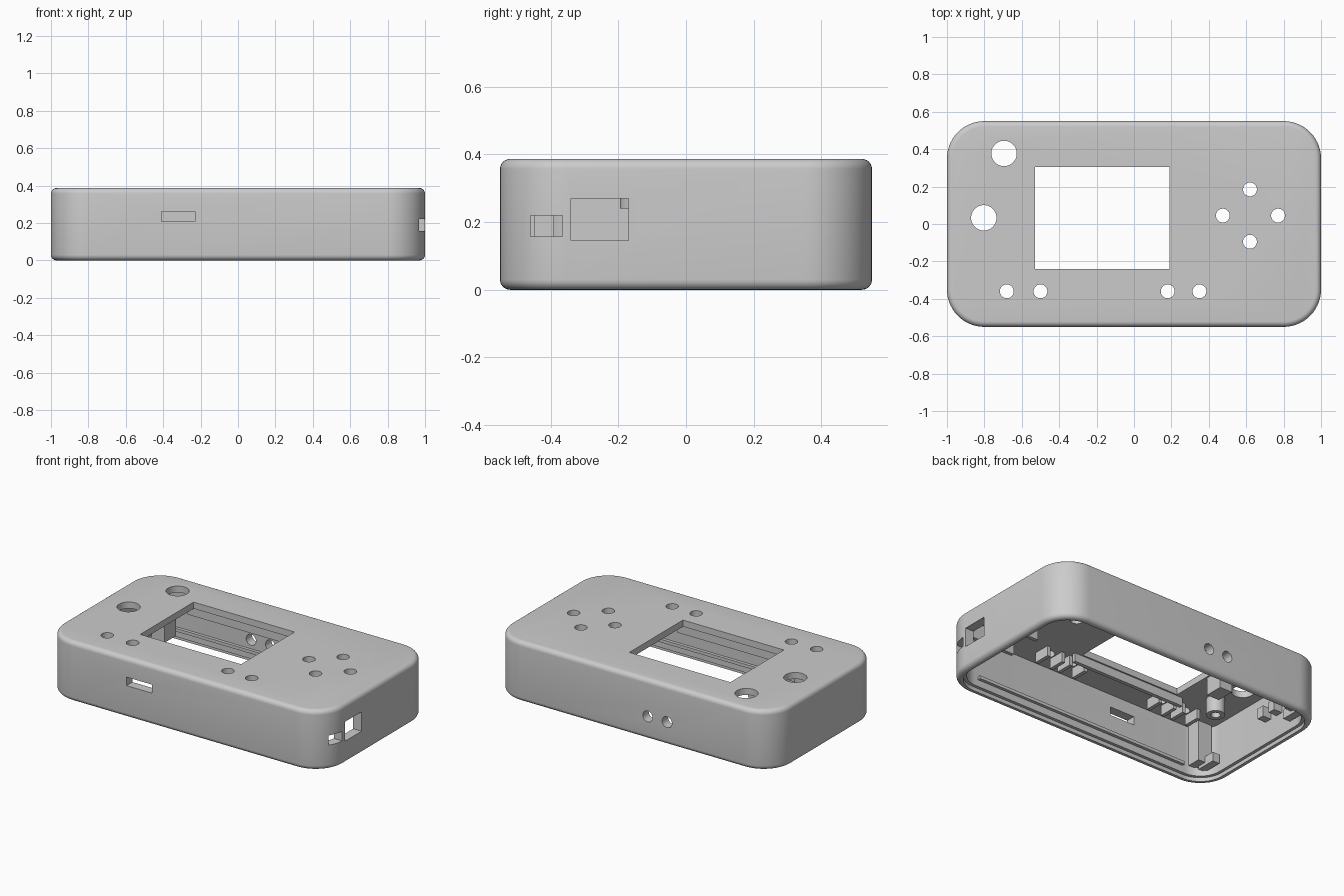
import bpy, bmesh, math
from mathutils import Vector

cube = bpy.data.objects.get("Cube")
if cube:
    bpy.data.objects.remove(cube, do_unlink=True)

HX, HY, TOP, CEIL = 1.0, 0.55, 0.387, 0.345
RADIUS, BEVEL, WALL = 0.2, 0.03, 0.06

grey = bpy.data.materials.new("plastic_grey")
grey.use_nodes = True
grey.diffuse_color = (0.6, 0.6, 0.6, 1)
grey.node_tree.nodes["Principled BSDF"].inputs["Base Color"].default_value = (0.6, 0.6, 0.6, 1)


def finish(bm, name):
    bmesh.ops.recalc_face_normals(bm, faces=bm.faces)
    mesh = bpy.data.meshes.new(name)
    bm.to_mesh(mesh)
    bm.free()
    mesh.materials.append(grey)
    obj = bpy.data.objects.new(name, mesh)
    bpy.context.collection.objects.link(obj)
    return obj


def box(name, x, y, z):
    """Box from (low, high) ranges."""
    bm = bmesh.new()
    bmesh.ops.create_cube(bm, size=1)
    for v in bm.verts:
        v.co = Vector([lo + (c + 0.5) * (hi - lo) for c, (lo, hi) in zip(v.co, (x, y, z))])
    return finish(bm, name)


def cylinder(name, centre, radius, depth, along_y=False):
    bm = bmesh.new()
    bmesh.ops.create_cone(bm, cap_ends=True, segments=40, radius1=radius, radius2=radius, depth=depth)
    obj = finish(bm, name)
    if along_y:
        obj.rotation_euler.x = math.pi / 2
    obj.location = centre
    return obj


def rounded_loop(bm, inset, z, steps=14):
    """Rounded rectangle of vertices, inset from the outer wall."""
    r = RADIUS - inset
    verts = []
    for q, (sx, sy) in enumerate(((1, 1), (-1, 1), (-1, -1), (1, -1))):
        for i in range(steps + 1):
            a = math.pi / 2 * (q + i / steps)
            verts.append(bm.verts.new((sx * (HX - RADIUS) + r * math.cos(a),
                                       sy * (HY - RADIUS) + r * math.sin(a), z)))
    return verts


def cut(target, cutters):
    for c in cutters:
        c.hide_render = True
        mod = target.modifiers.new("cut", "BOOLEAN")
        mod.operation = "DIFFERENCE"
        mod.solver = "EXACT"
        mod.object = c
    bpy.context.view_layer.update()
    bpy.context.view_layer.objects.active = target
    for m in list(target.modifiers):
        bpy.ops.object.modifier_apply(modifier=m.name)
    for c in cutters:
        bpy.data.objects.remove(c, do_unlink=True)


def smooth(obj):
    bpy.ops.object.select_all(action="DESELECT")
    obj.select_set(True)
    bpy.context.view_layer.objects.active = obj
    bpy.ops.object.shade_smooth_by_angle(angle=math.radians(30))


# Shell: wall profile swept round a rounded rectangle, open underneath
arc = [math.pi / 2 * i / 6 for i in range(7)]
profile = [(BEVEL * (1 - math.sin(a)), TOP - BEVEL * (1 - math.cos(a))) for a in arc]
profile += [(BEVEL * (1 - math.cos(a)), BEVEL * (1 - math.sin(a))) for a in arc]
profile += [(0.04, 0), (0.04, 0.025), (WALL, 0.025), (WALL, CEIL)]
bm = bmesh.new()
loops = [rounded_loop(bm, inset, z) for inset, z in profile]
for a, b in zip(loops, loops[1:]):
    for i in range(len(a)):
        j = (i + 1) % len(a)
        bm.faces.new((a[i], a[j], b[j], b[i]))
bm.faces.new(loops[0])
bm.faces.new(loops[-1])
shell = finish(bm, "case_shell")

# Openings: screen, round controls, side ports and rear sockets
cutters = [
    box("screen_cutter", (-0.53, 0.19), (-0.24, 0.305), (0.3, 0.5)),
    box("front_slot_cutter", (-0.41, -0.23), (-0.7, -0.45), (0.207, 0.262)),
    box("side_port_cutter", (0.9, 1.1), (-0.34, -0.17), (0.145, 0.27)),
    box("side_slot_cutter", (0.9, 1.1), (-0.46, -0.365), (0.157, 0.22)),
]
small_holes = [(0.62, 0.185), (0.62, -0.095), (0.475, 0.045), (0.77, 0.045),
               (-0.68, -0.36), (-0.5, -0.36), (0.18, -0.36), (0.35, -0.36)]
large_holes = [(-0.695, 0.377), (-0.803, 0.033)]
for holes, r in ((small_holes, 0.037), (large_holes, 0.068)):
    for x, y in holes:
        cutters.append(cylinder("hole_cutter", (x, y, 0.37), r, 0.2))
for x in (-0.112, -0.25):
    cutters.append(cylinder("socket_cutter", (x, 0.53, 0.148), 0.035, 0.2, along_y=True))
cut(shell, cutters)
smooth(shell)

# Screen retaining rails and side stop
box("screen_rail_front", (-0.58, 0.24), (-0.275, -0.25), (0.29, 0.35))
box("screen_rail_back", (-0.58, 0.24), (0.315, 0.34), (0.29, 0.35))
box("screen_stop", (-0.63, -0.54), (0.02, 0.14), (0.23, 0.35))

# Long ribs inside the front and back walls
for side, name in ((-1, "front"), (1, "back")):
    ys = sorted((side * 0.47, side * 0.5))
    box(name + "_wall_rib", (-0.78, 0.78), ys, (0.07, 0.09))

# Button guides either side of the lower button holes
for x, y in small_holes[4:]:
    for side in (-1, 1):
        cx = x + side * 0.055
        box("button_guide", (cx - 0.012, cx + 0.012), (y - 0.04, y + 0.07), (0.28, 0.35))

# Corner posts with a lower step
for side, name in ((-1, "front"), (1, "back")):
    box(name + "_corner_post", (-0.92, -0.82), sorted((side * 0.39, side * 0.48)), (0.08, 0.35))
    box(name + "_corner_step", (-0.92, -0.87), sorted((side * 0.32, side * 0.45)), (0.06, 0.12))

# Blocks on the left wall
for y in (0.1, 0.2):
    box("left_wall_block", (-0.95, -0.88), (y - 0.025, y + 0.025), (0.17, 0.24))

# Cheeks holding the side port module
for y in (-0.365, -0.145):
    box("port_cheek", (0.62, 0.95), (y - 0.012, y + 0.012), (0.24, 0.35))

# Hollow screw boss under the ceiling
boss = cylinder("screw_boss", (-0.74, -0.14, 0.295), 0.055, 0.11)
cut(boss, [cylinder("boss_cutter", (-0.74, -0.14, 0.26), 0.028, 0.12)])
smooth(boss)
